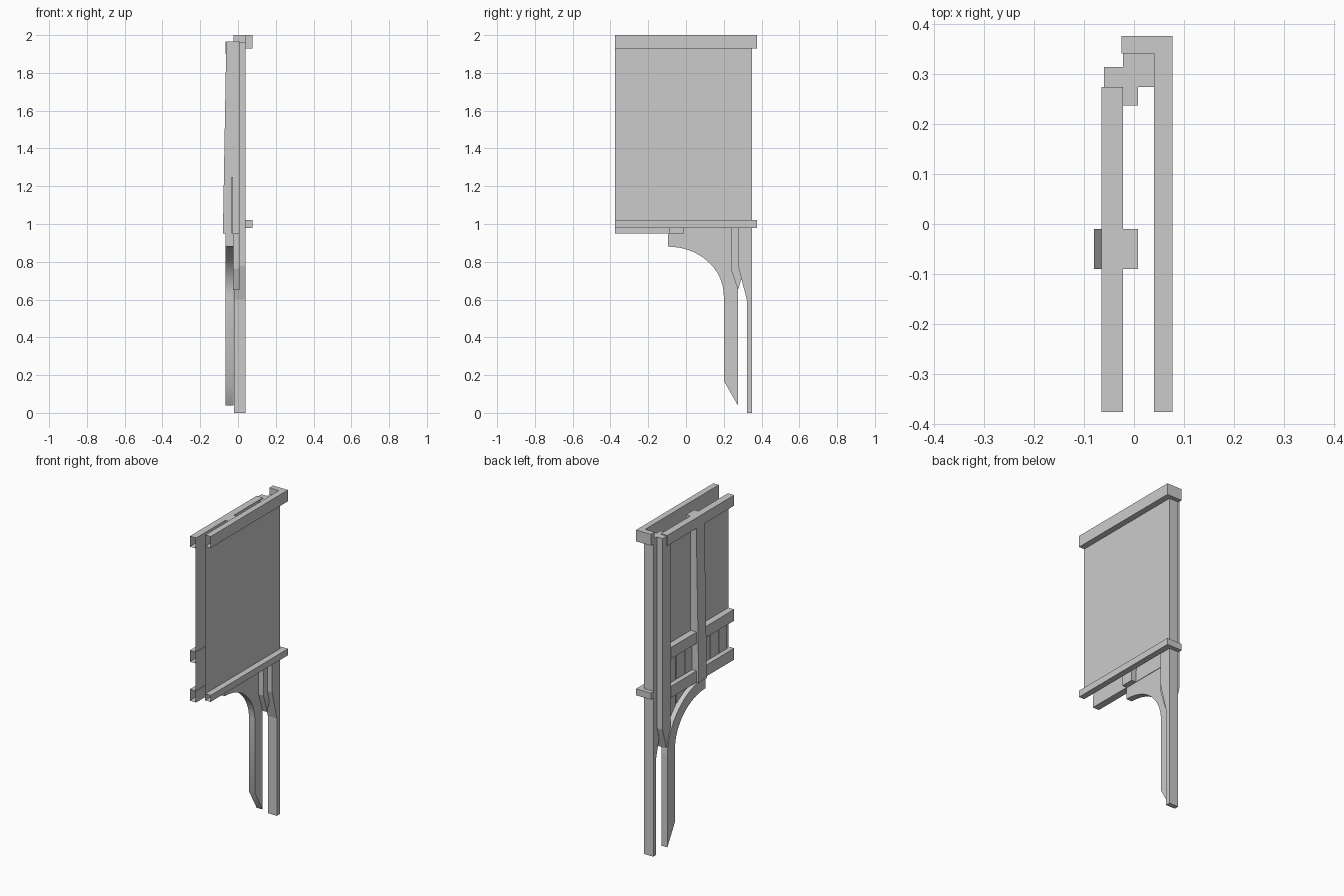
import bpy, bmesh, math
from mathutils import Vector

cube = bpy.data.objects.get("Cube")
if cube:
    bpy.data.objects.remove(cube, do_unlink=True)

grey = bpy.data.materials.new("plain_grey")
grey.use_nodes = True
colour = (0.6, 0.6, 0.6, 1)
grey.diffuse_color = colour
grey.node_tree.nodes["Principled BSDF"].inputs["Base Color"].default_value = colour

FRONT, CORNER = -0.377, 0.275     # ends of the wall panel along y
RAIL_IN, RAIL_OUT = -0.022, -0.065
SHEET_X = -0.025


def build(name, points, depth, open_front=False, smooth=False):
    """Flat outline swept along a vector; a zero vector leaves a sheet."""
    bm = bmesh.new()
    face = bm.faces.new([bm.verts.new(p) for p in points])
    if any(depth):
        out = bmesh.ops.extrude_face_region(bm, geom=[face], use_keep_orig=True)
        moved = [g for g in out["geom"] if isinstance(g, bmesh.types.BMVert)]
        bmesh.ops.translate(bm, verts=moved, vec=Vector(depth))
    bmesh.ops.recalc_face_normals(bm, faces=bm.faces)
    if open_front:
        ends = [f for f in bm.faces if f.normal.y < -0.9 and f.calc_center_median().y < FRONT + 0.01]
        bmesh.ops.delete(bm, geom=ends, context="FACES_ONLY")
    mesh = bpy.data.meshes.new(name)
    bm.to_mesh(mesh)
    bm.free()
    mesh.materials.append(grey)
    obj = bpy.data.objects.new(name, mesh)
    bpy.context.collection.objects.link(obj)
    if smooth:
        bpy.ops.object.select_all(action="DESELECT")
        obj.select_set(True)
        bpy.context.view_layer.objects.active = obj
        bpy.ops.object.shade_smooth_by_angle(angle=math.radians(30))
    return obj


def side(name, yz, x0, x1, **options):
    return build(name, [(x0, y, z) for y, z in yz], (x1 - x0, 0, 0), **options)


def box(name, x, y, z, **options):
    yz = [(y[0], z[0]), (y[1], z[0]), (y[1], z[1]), (y[0], z[1])]
    return side(name, yz, x[0], x[1], **options)


def arc(ry, rz, z, steps=16):
    turns = [math.pi / 2 * i / steps for i in range(steps + 1)]
    return [(-0.095 + ry * math.sin(a), z + rz * math.cos(a)) for a in turns]


def arch_z(y):
    t = min(max((y + 0.095) / 0.37, 0), 1)
    return 0.6 + 0.35 * math.sqrt(1 - t * t)


# Outer wall sheet and inner sheet, whose lower edge follows the arch
side("outer_panel", [(FRONT, 0.98), (CORNER, 0.98), (CORNER, 1.96), (FRONT, 1.96)], 0.04, 0.04)
outer_arc = arc(0.37, 0.35, 0.6)
side("inner_panel", [(FRONT, 0.955)] + outer_arc + [(CORNER, 1.96), (FRONT, 1.96)], SHEET_X, SHEET_X)

# Outer trim rails that turn the corner
for name, low, high in (("top_trim", 1.93, 2.0), ("lower_trim", 0.98, 1.02)):
    plan = [(0.04, FRONT), (0.077, FRONT), (0.077, 0.377),
            (-0.025, 0.377), (-0.025, 0.342), (0.04, 0.342)]
    build(name, [(x, y, low) for x, y in plan], (0, 0, high - low), open_front=True)

# Corner post with a narrowed leg
side("corner_post", [(0.35, 0), (0.35, 1.96), (CORNER, 1.96), (CORNER, 0.78),
                     (0.322, 0.6), (0.322, 0)], RAIL_IN, 0.04)

# Pointed corner stile and tapered middle stile
side("corner_stile", [(0.237, 0.765), (CORNER, 0.65), (0.315, 0.78),
                      (0.315, 1.96), (0.237, 1.96)], -0.06, 0.008)
taper = [(-0.08, 0.95), (0.008, 0.95), (0.008, 1.965), (-0.062, 1.965)]
build("middle_stile", [(x, -0.09, z) for x, z in taper], (0, 0.08, 0))

# Inner rails
for name, low, high in (("top_rail", 1.9, 1.965), ("middle_rail", 1.19, 1.26), ("lower_rail", 0.95, 1.02)):
    end = CORNER if name == "top_rail" else 0.237
    box(name, (RAIL_OUT, RAIL_IN), (FRONT, end), (low, high), open_front=True)

# Vertical boards below the middle rail, trimmed to the arch
pitch, gap = 0.083, 0.004
for i in range(8):
    left = -0.351 + pitch * (i - 0) - 0.001
    y0, y1 = left + gap, min(left + pitch - gap, 0.27)
    if y1 - y0 < 0.01:
        continue
    bottom = [y0 + (y1 - y0) * k / 4 for k in range(5)]
    side("board_%d" % (i + 1), [(y, arch_z(y)) for y in bottom] + [(y1, 1.25), (y0, 1.25)],
         -0.035, SHEET_X - 0.001)

# Curved brace with a slanted foot
inner_arc = arc(0.295, 0.26, 0.62)
side("curved_brace", outer_arc + [(CORNER, 0.04), (0.2, 0.17)] + inner_arc[::-1],
     RAIL_OUT, SHEET_X, smooth=True)
